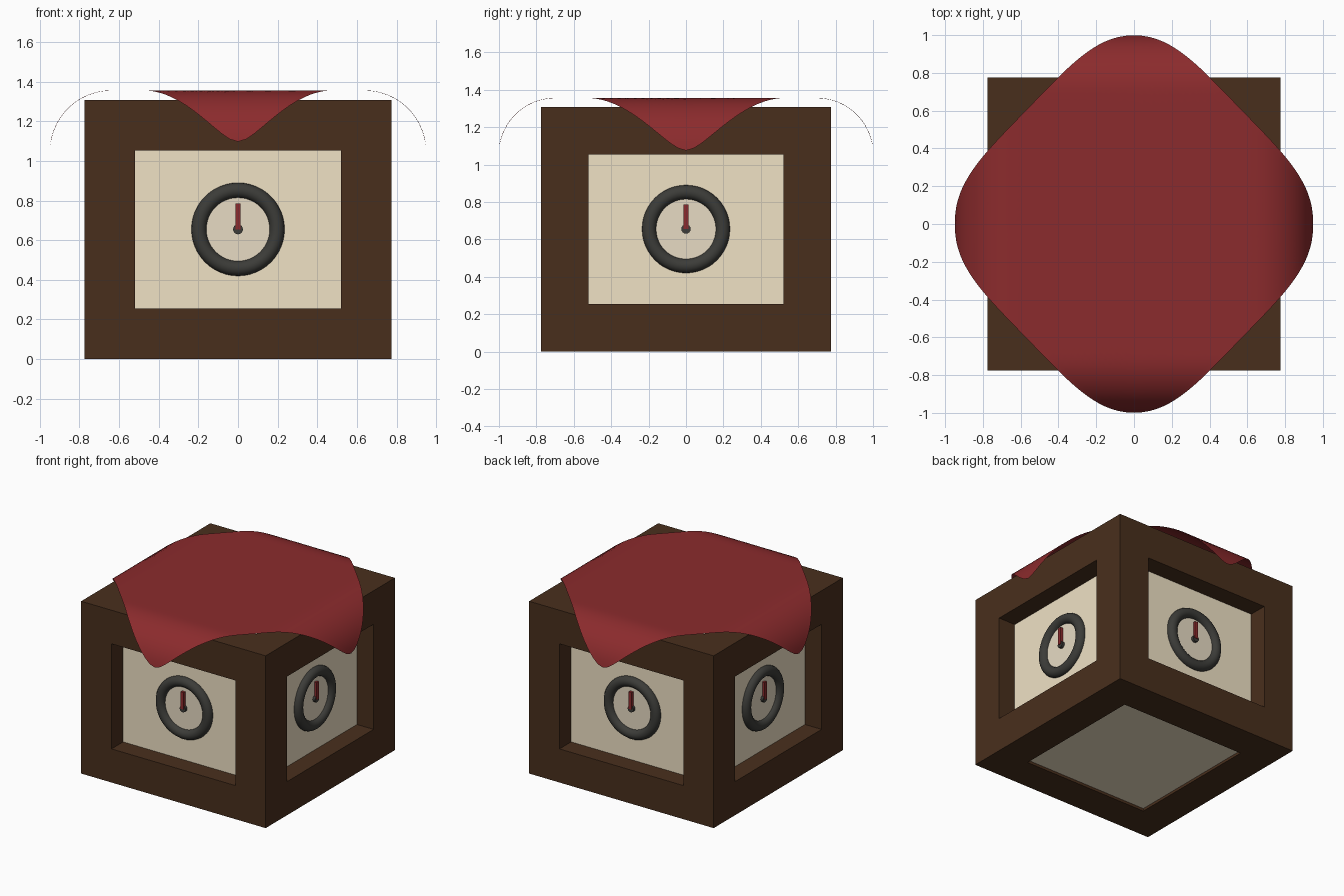
import bpy, bmesh, math
from mathutils import Matrix, Vector

if "Cube" in bpy.data.objects:
    bpy.data.objects.remove(bpy.data.objects["Cube"])


def material(name, rgb):
    m = bpy.data.materials.new(name)
    m.diffuse_color = (*rgb, 1)
    m.use_nodes = True
    m.node_tree.nodes["Principled BSDF"].inputs["Base Color"].default_value = m.diffuse_color
    return m


WOOD = material("dark wood", (0.066, 0.028, 0.012))
CREAM = material("cream", (0.87, 0.76, 0.56))
FACE = material("dial face", (0.80, 0.71, 0.55))
IRON = material("dark iron", (0.045, 0.045, 0.04))
RED = material("red cloth", (0.26, 0.024, 0.026))
HAND = material("red hand", (0.26, 0.024, 0.026))

HALF, HEIGHT, BEAM = 0.775, 1.308, 0.255
PANEL, DIAL_Z = 0.635, 0.655


def make(name, bm, mat, smooth=False):
    me = bpy.data.meshes.new(name)
    bm.to_mesh(me)
    bm.free()
    me.materials.append(mat)
    ob = bpy.data.objects.new(name, me)
    bpy.context.collection.objects.link(ob)
    if smooth:
        for p in me.polygons:
            p.use_smooth = True
    return ob


def box(bm, size, centre):
    return bmesh.ops.create_cube(
        bm, size=1, matrix=Matrix.Translation(centre) @ Matrix.Diagonal((*size, 1)))


# Frame: a block with a window sunk into every face
bm = bmesh.new()
box(bm, (2 * HALF, 2 * HALF, HEIGHT), (0, 0, HEIGHT / 2))
bm.normal_update()
windows = list(bm.faces)
bmesh.ops.inset_individual(bm, faces=windows, thickness=BEAM, use_even_offset=True)
for f in windows:
    normal = f.normal.copy()
    depth = 0.02 if abs(normal.z) > 0.5 else HALF - PANEL
    ext = bmesh.ops.extrude_face_region(bm, geom=[f])
    verts = [v for v in ext["geom"] if isinstance(v, bmesh.types.BMVert)]
    bmesh.ops.translate(bm, verts=verts, vec=-normal * depth)
    inner = [g for g in ext["geom"] if isinstance(g, bmesh.types.BMFace)]
    bmesh.ops.delete(bm, geom=list({f, *inner} & set(bm.faces)), context="FACES_ONLY")
bmesh.ops.recalc_face_normals(bm, faces=bm.faces)
make("frame", bm, WOOD)

# Cream core that fills the windows
bm = bmesh.new()
box(bm, (2 * PANEL, 2 * PANEL, HEIGHT - 0.04), (0, 0, HEIGHT / 2))
make("panels", bm, CREAM)


def ring_mesh(major, minor, n=48, m=16):
    bm = bmesh.new()
    grid = []
    for i in range(n):
        a = 2 * math.pi * i / n
        grid.append([])
        for j in range(m):
            b = 2 * math.pi * j / m
            r = major + minor * math.cos(b)
            grid[i].append(bm.verts.new((r * math.cos(a), minor * math.sin(b), r * math.sin(a))))
    for i in range(n):
        for j in range(m):
            k, l = (i + 1) % n, (j + 1) % m
            bm.faces.new((grid[i][j], grid[k][j], grid[k][l], grid[i][l]))
    bmesh.ops.recalc_face_normals(bm, faces=bm.faces)
    return bm


def disc_mesh(radius, depth, n):
    bm = bmesh.new()
    bmesh.ops.create_cone(bm, cap_ends=True, segments=n, radius1=radius, radius2=radius,
                          depth=depth, matrix=Matrix.Rotation(math.pi / 2, 4, "X"))
    return bm


# A dial on each of the four sides
for i, side in enumerate(("front", "right", "back", "left")):
    turn = Matrix.Rotation(i * math.pi / 2, 4, "Z")
    hand = bmesh.new()
    box(hand, (0.026, 0.02, 0.13), (0, 0, 0.065))
    parts = (("dial_ring", ring_mesh(0.197, 0.038), IRON, 0.005, True),
             ("dial_face", disc_mesh(0.18, 0.02, 48), FACE, 0.0, False),
             ("dial_hub", disc_mesh(0.025, 0.04, 16), IRON, 0.01, False),
             ("dial_hand", hand, HAND, 0.025, False))
    for name, bm, mat, out, smooth in parts:
        ob = make(f"{side}_{name}", bm, mat, smooth)
        ob.matrix_world = turn @ Matrix.Translation((0, -PANEL - out, DIAL_Z))


# Cloth: a soft-cornered diamond whose four tips bend down over the edges
def bend(s, start, radius):
    t = abs(s) - start
    if t <= 0:
        return s, 0
    a = t / radius
    return math.copysign(start + radius * math.sin(a), s), radius * (1 - math.cos(a))


def cloth_point(angle, t):
    c, s, k = math.cos(angle), math.sin(angle), 0.055
    r = t * 1.16 / (math.hypot(c, k) + math.hypot(s, k))
    x, drop_x = bend(r * c, 0.64, 0.31)
    y, drop_y = bend(r * s * 1.03, 0.70, 0.302)
    return Vector((x, y, 1.356 - drop_x - drop_y))


bm = bmesh.new()
N, RINGS = 160, 28
centre = bm.verts.new(cloth_point(0, 0))
rings = [[bm.verts.new(cloth_point(2 * math.pi * i / N, j / RINGS)) for i in range(N)]
         for j in range(1, RINGS + 1)]
for i in range(N):
    k = (i + 1) % N
    bm.faces.new((centre, rings[0][i], rings[0][k]))
    for a, b in zip(rings, rings[1:]):
        bm.faces.new((a[i], b[i], b[k], a[k]))
make("cloth", bm, RED, True)
